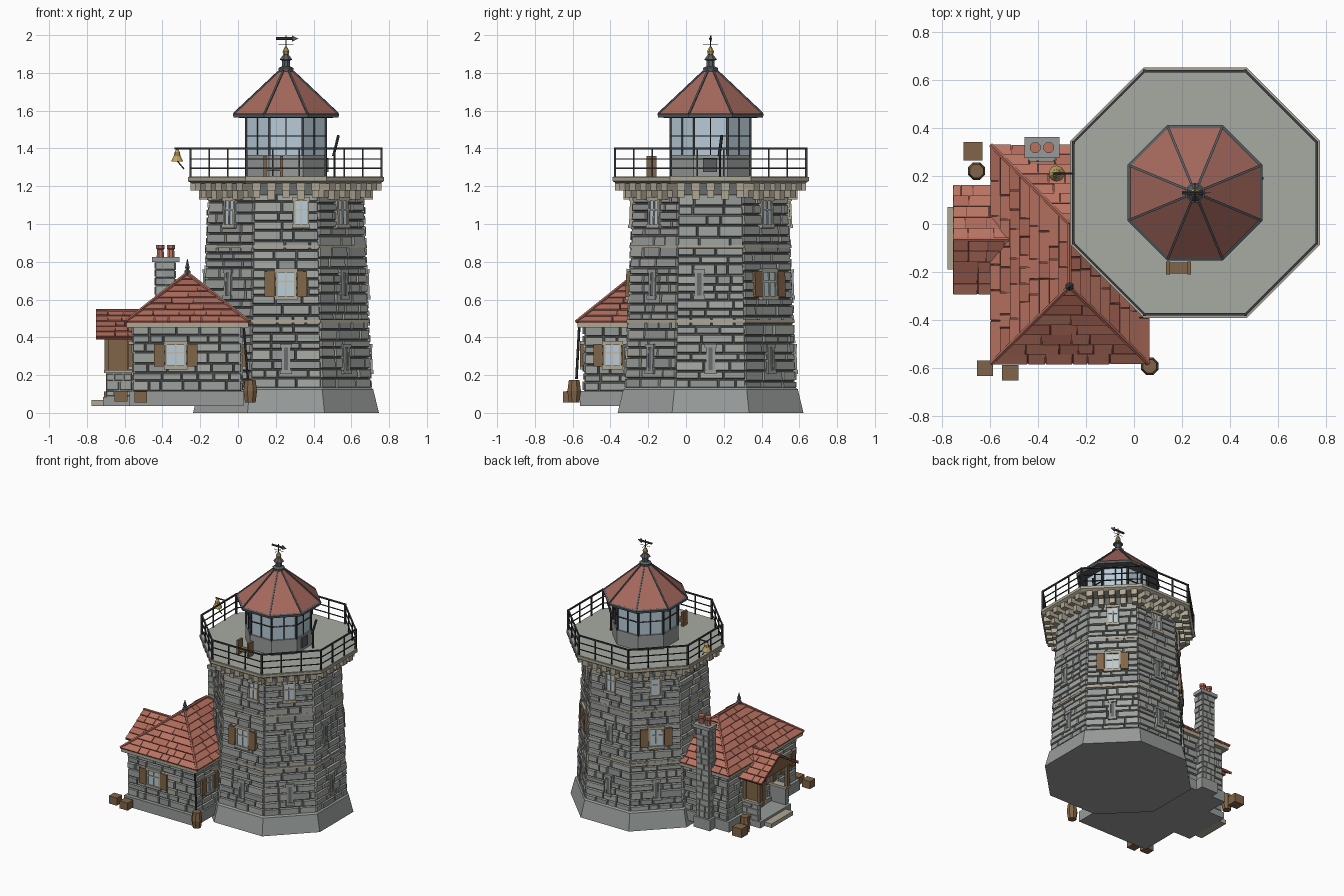
import bpy, bmesh, random
from math import pi, sin, cos, tan
from mathutils import Vector as V, Matrix

if "Cube" in bpy.data.objects:
    bpy.data.objects.remove(bpy.data.objects["Cube"])

random.seed(7)
T8 = 2 * tan(pi / 8)
COL = dict(stone_a=(.34, .36, .34), stone_b=(.29, .31, .30), stone_c=(.39, .40, .37), mortar=(.14, .145, .14),
           plinth=(.31, .33, .32), trim=(.43, .39, .30), deck=(.39, .40, .36), roof_a=(.48, .17, .12),
           roof_b=(.42, .14, .10), under=(.24, .08, .055), metal_roof=(.38, .14, .11), iron=(.045, .048, .052),
           lead=(.10, .11, .12), glass=(.48, .60, .68), wood=(.22, .13, .065), brass=(.5, .36, .12), frame=(.55, .5, .4))
STONES, TILES = ['stone_a', 'stone_b', 'stone_a', 'stone_c'], ['roof_a', 'roof_a', 'roof_b']
BOX = [(0, 3, 2, 1), (4, 5, 6, 7), (0, 1, 5, 4), (1, 2, 6, 5), (2, 3, 7, 6), (3, 0, 4, 7)]
TX, TY = .254, .13
C, UP, parts = V((TX, TY, 0)), V((0, 0, 1)), {}

def add(name, mat, verts, faces, M=Matrix()):
    vs, fs = parts.setdefault((name, mat), ([], []))
    fs += [tuple(i + len(vs) for i in f) for f in faces]
    vs += [M @ V(v) for v in verts]

def box(name, mat, c, s, M=Matrix()):
    add(name, mat, [[c[k] + d[k] * s[k] / 2 for k in range(3)] for z in (-1, 1)
                    for d in ((-1, -1, z), (1, -1, z), (1, 1, z), (-1, 1, z))], BOX, M)

def span(name, mat, a, b):
    box(name, mat, (V(a) + V(b)) / 2, V(b) - V(a))

def lathe(name, mat, prof, n=8, c=(TX, TY), M=Matrix()):
    """n-sided closed stack of rings; radii are to the flats"""
    k = 1 / cos(pi / n)
    vs = [(c[0] + r * k * cos((2 * i + 1) * pi / n), c[1] + r * k * sin((2 * i + 1) * pi / n), z)
          for r, z in prof for i in range(n)]
    fs = [(j * n + i, j * n + (i + 1) % n, (j + 1) * n + (i + 1) % n, (j + 1) * n + i)
          for j in range(len(prof) - 1) for i in range(n)]
    add(name, mat, vs, fs + [tuple(range(n))[::-1], tuple(range(len(vs) - n, len(vs)))], M)

def bar(name, mat, p, q, r, n=4, z0=0, z1=0):
    p, q = V(p) + UP * z0, V(q) + UP * (z1 or z0)
    M = Matrix.Translation(p) @ (q - p).to_track_quat('Z', 'Y').to_matrix().to_4x4()
    lathe(name, mat, [(r, 0), (r, (q - p).length)], n, (0, 0), M)

def frame(o, ang, lean=(0, 1)):
    """local frame on a wall: x along it, y up it, z outward; lean = (outward, up)"""
    n, x = V((cos(ang), sin(ang), 0)), V((-sin(ang), cos(ang), 0))
    y = (n * lean[0] + UP * lean[1]).normalized()
    return Matrix.Translation(o) @ Matrix((x, y, x.cross(y))).transposed().to_4x4()

def clad(name, mats, wb, wt, H, rows, M, d, lens, gap=.004, wedge=1, bev=.004, jit=.25):
    """rows of random blocks on a symmetric trapezoid, wb wide at the bottom and wt at the top"""
    ys = [0]
    for r in range(rows):
        ys.append(ys[-1] + random.uniform(1 - jit, 1 + jit))
    ys = [y * H / ys[-1] for y in ys]
    for y0, y1 in zip(ys, ys[1:]):
        h0, h1 = ((wb + (wt - wb) * y / H) / 2 for y in (y0, y1))
        cuts, s = [], -h1 + random.uniform(.4, 1) * lens[1]
        while s < h1 - lens[0] * .6:
            cuts.append(s)
            s += random.uniform(*lens)
        e0, e1 = [-h0] + cuts + [h0], [-h1] + cuts + [h1]
        for a, b, c, e in zip(e0, e0[1:], e1[1:], e1):
            dd, m = d * random.uniform(.65, 1.1), random.choice(mats)
            pts = [(x, y, z * f) for g, z in ((gap / 2, -.004), (gap / 2 + bev, dd)) for x, y, f in
                   ((a + g, y0 + g, 1), (b - g, y0 + g, 1), (c - g, y1 - g, wedge), (e + g, y1 - g, wedge))]
            add(name + m[-2:], m, pts, BOX, M)

def window(pre, M, x, y, w, h, shut=0, slit=False):
    t, stone, d = (.014, 'plinth', .023) if slit else (.012, 'trim', .027)
    rows = [('glass', 'mortar' if slit else 'glass', 0, 0, w, h, .02)]
    for s in (-1, 1):
        rows += [('jambs', stone, s * (w + t) / 2, 0, t, h, d),
                 ('sills', stone, 0, s * (h / 2 + .01), w + 2 * t + .012, .02, d + .004)]
        if shut:
            rows.append(('shutters', 'wood', s * (w / 2 + t + shut / 2 + .003), 0, shut, h + .01, .031))
    if not slit:
        rows += [('bars', 'frame', 0, 0, .008, h, .026), ('bars', 'frame', 0, h * .12, w, .008, .026)]
    for part, mat, a, b, ww, hh, d in rows:
        box(pre + '_window_' + part, mat, (x + a, y + b, d / 2), (ww, hh, d), M)

# tower, gallery and lantern room: stacked octagons
Z0, Z1, R0, R1 = .13, 1.16, .44, .398
for name, mat, prof in (
        ('tower_plinth', 'plinth', [(.492, 0), (.462, .125), (.45, .135)]),
        ('tower_core', 'mortar', [(R0, .12), (R1, Z1), (R1, 1.23)]),
        ('string_course_low', 'trim', [(.444, .477), (.444, .494)]),
        ('string_course_high', 'trim', [(.428, .872), (.428, .888)]),
        ('gallery_slab', 'trim', [(.50, 1.215), (.52, 1.228), (.52, 1.248)]),
        ('gallery_deck', 'deck', [(.514, 1.24), (.514, 1.252)]),
        ('lantern_base', 'plinth', [(.217, 1.25), (.217, 1.365)]),
        ('lantern_glass', 'glass', [(.207, 1.36), (.207, 1.57)]),
        ('lantern_eave', 'lead', [(.22, 1.56), (.278, 1.565), (.281, 1.582), (.27, 1.588)]),
        ('lantern_roof', 'metal_roof', [(.278, 1.58), (.035, 1.81), (.03, 1.82)]),
        ('roof_vent', 'lead', [(.036, 1.80), (.04, 1.825), (.022, 1.835), (.022, 1.865), (.034, 1.87), (.012, 1.9)]),
        ('finial_ball', 'brass', [(.005, 1.89), (.015, 1.9), (.018, 1.912), (.013, 1.925), (.004, 1.94)])):
    lathe(name, mat, prof)
for i in range(8):  # faces: 0 east, 2 north, 4 west, 6 south
    a = i * pi / 4
    n, t = V((cos(a), sin(a), 0)), V((-sin(a), cos(a), 0))
    M, M2 = frame(C + n * R0 + UP * Z0, a, (R1 - R0, Z1 - Z0)), frame(C, a)
    clad('tower_stones', STONES, R0 * T8 + .01, R1 * T8 + .01, Z1 - Z0, 21, M, .017, (.06, .17))
    window('tower', M, 0, .155, .022, .12, slit=True)
    if i in (1, 3, 6):
        window('tower', M, 0, .55, .085, .125, .055)
    else:
        window('tower', M, -.06 if i == 0 else 0, .55, .022, .12, slit=True)
    if i % 2 or i in (2, 6):
        window('tower', M, .08 if i == 6 else 0, .93, .06, .125)
    for j in range(5):  # corbels under the gallery
        box('corbels_upper', 'trim', ((j - 2) * .078, 1.20, .44), (.044, .045, .13), M2)
        box('corbels_lower', 'trim', ((j - 2) * .078, 1.16, .425), (.038, .04 + .02 * (j % 2), .07), M2)
    A, B, D, E = (C + n * e + t * (s * e * T8 / 2) for e in (.506, .212) for s in (-1, 1))
    for z, r in ((1.40, .005), (1.345, .003), (1.295, .003)):  # railing
        bar('gallery_rails', 'iron', A, B, r, 4, z)
    for f, r in ((0, .006), (1 / 3, .004), (2 / 3, .004)):
        bar('gallery_posts', 'iron', A.lerp(B, f), A.lerp(B, f), r, 4, 1.245, 1.405)
    for p, r in ((D, .006), ((D + E) / 2, .003)):  # glazing bars and roof ribs
        bar('lantern_mullions', 'iron', p, p, r, 4, 1.36, 1.57)
    bar('lantern_bars', 'iron', D, E, .003, 4, 1.465)
    bar('lantern_ribs', 'lead', C + (n - t * T8 / 2) * .276, C + (n - t * T8 / 2) * .035, .005, 4, 1.583, 1.81)

# weather vane and gallery fittings: bench, hatch, spyglass, bell
add('vane_arrow', 'lead', [(.285, y, z) for y in (.126, .134) for z in (1.965, 1.998)] + [(.32, .13, 1.981)],
    [(0, 1, 3, 2), (0, 1, 4), (1, 3, 4), (3, 2, 4), (2, 0, 4)])
for x in (.142, .23):
    span('gallery_bench_ends', 'wood', (x - .008, -.21, 1.25), (x + .008, -.155, 1.36))
span('gallery_bench_seat', 'wood', (.142, -.205, 1.28), (.23, -.16, 1.30))
span('lantern_hatch', 'lead', (.465, .09, 1.275), (.48, .165, 1.35))
for name, p, q, r in (('vane_rod', (TX, TY, 1.93), (TX, TY, 1.998), .0025),
                      ('vane_tail', (.20, TY, 1.981), (.29, TY, 1.981), .007),
                      ('vane_cross', (TX - .04, TY, 1.952), (TX + .04, TY, 1.952), .0015),
                      ('vane_cross', (TX, TY - .04, 1.952), (TX, TY + .04, 1.952), .0015),
                      ('spyglass', (.505, .175, 1.36), (.532, .19, 1.47), .007),
                      ('spyglass_stand', (.51, .18, 1.25), (.51, .18, 1.38), .005),
                      ('bell_bracket', (-.25, .21, 1.40), (-.335, .21, 1.40), .005),
                      ('bell_clapper', (-.322, .21, 1.335), (-.285, .21, 1.29), .003),
                      ('downpipe', (.03, -.565, .46), (.052, -.58, .18), .006)):
    bar(name, 'iron', p, q, r, 6)
lathe('bell', 'brass', [(.032, 1.33), (.029, 1.338), (.018, 1.36), (.014, 1.38), (.006, 1.395)], 10, (-.322, .21))

# keeper's house walls
span('house_foundation', 'plinth', (-.575, -.56, .037), (.03, .30, .115))
span('house_core', 'mortar', (-.548, -.53, .11), (.01, .28, .47))
for ox, oy, a, w, wx, ww in ((-.27, -.53, -pi / 2, .56, -.06, .09), (.01, -.125, 0, .81, -.265, .075),
                             (-.27, .28, pi / 2, .56, 0, 0), (-.548, -.125, pi, .81, .28, .07)):
    M = frame((ox, oy, .115), a)
    clad('house_stones', STONES, w + .018, w + .018, .345, 7, M, .016, (.06, .16))
    if ww:
        window('house', M, wx, .19, ww, .11, ww * .62)

# house hip roof
X0, X1, Y0, Y1, ZE = -.594, .06, -.58, .327, .478
RA, RB, cy, L, rise = V((-.268, -.26, .735)), V((-.268, 0, .735)), (Y0 + Y1) / 2, Y1 - Y0, .735 - ZE
span('house_fascia', 'trim', (X0 + .005, Y0 + .005, .452), (X1 - .005, Y1 - .005, .482))
cor = [V(p) for p in ((X0, Y0, ZE), (X1, Y0, ZE), (X1, Y1, ZE), (X0, Y1, ZE))]
add('house_roof_base', 'under', cor + [RA, RB], [(0, 1, 4), (1, 2, 5, 4), (2, 3, 5), (3, 0, 4, 5), (3, 2, 1, 0)])
for o, a, wb, wt in (((RA.x, Y0, ZE), -pi / 2, X1 - X0, .01), ((X1, cy, ZE), 0, L, .26),
                     ((RA.x, Y1, ZE), pi / 2, X1 - X0, .01), ((X0, cy, ZE), pi, L, .26)):
    clad('house_roof_tiles', TILES, wb, wt, .415, 8, frame(o, a, (-.325, rise)), .01, (.05, .15), .003, .4, .001, 0)
for p, q in ((cor[0], RA), (cor[1], RA), (cor[2], RB), (cor[3], RB), (RA, RB)):
    bar('house_ridge_caps', 'roof_b', p, q, .009, 6, .005)
lathe('house_roof_spike', 'lead', [(.016, .73), (.016, .75), (.008, .76), (.012, .77), (.001, .815)], 6, RA.xy)

# porch with gable roof
PY = -.065
for name, mat, p, q in (('porch_floor', 'plinth', (-.715, -.25, .037), (-.56, .12, .085)),
                        ('porch_step', 'trim', (-.775, -.19, .037), (-.71, .07, .068)),
                        ('door_frame', 'trim', (-.575, PY - .085, .085), (-.55, PY + .085, .37)),
                        ('door', 'wood', (-.58, PY - .065, .085), (-.55, PY + .065, .35))):
    span(name, mat, p, q)
for s in (-1, 1):
    y = PY + s * .165
    clad('porch_stones', STONES, .14, .14, .125, 3, frame((-.63, y + s * .015, .085), s * pi / 2), .01, (.05, .09))
    for name, mat, xa, xb, r, za, zb in (
            ('wall', 'stone_b', -.695, -.56, .017, .08, .21), ('wall_cap', 'trim', -.71, -.56, .028, .21, .228),
            ('front_post', 'wood', -.708, -.682, .013, .225, .41), ('back_post', 'wood', -.588, -.562, .013, .225, .41),
            ('beam', 'wood', -.735, -.56, .014, .395, .42)):
        span('porch_' + name, mat, (xa, y - r, za), (xb, y + r, zb))
    M = frame((-.625, PY + s * .225, .398), s * pi / 2, (-.225, .14))
    box('porch_roof_base', 'under', (0, .1325, -.004), (.255, .265, .012), M)
    clad('porch_roof_tiles', TILES, .258, .258, .265, 5, M, .010, (.05, .12), .003, .4, .001, 0)
span('porch_side_boards', 'wood', (-.70, .095, .22), (-.56, .105, .41))
add('porch_gable', 'wood', [(x, PY + dy, z) for x in (-.74, -.72) for dy, z in ((-.19, .41), (.19, .41), (0, .525))],
    [(0, 1, 2), (5, 4, 3), (0, 1, 4, 3), (1, 2, 5, 4), (2, 0, 3, 5)])
bar('porch_ridge', 'roof_b', (-.753, PY, .54), (-.52, PY, .54), .008, 6)

# chimney
span('chimney_core', 'stone_b', (-.435, .265, .04), (-.335, .345, .80))
span('chimney_footing', 'plinth', (-.455, .26, .037), (-.315, .36, .12))
for i, (dx, dy, w) in enumerate(((.05, 0, .086), (0, .04, .106), (-.05, 0, .086), (0, -.04, .106))):
    M = frame((-.385 + dx, .305 + dy, .12), i * pi / 2)
    clad('chimney_stones', STONES, w, w, .68, 15, M, .007, (.04, .07), .003, 1, .002)
span('chimney_cap', 'plinth', (-.455, .275, .80), (-.31, .362, .826))
for x in (-.411, -.355):
    lathe('chimney_pots', 'roof_a', [(.02, .82), (.017, .865), (.022, .87), (.022, .888)], 8, (x, .318))

# yard clutter: crates and barrels
for x, y, z, s in ((-.62, -.60, .088, .068), (-.515, -.618, .085, .068), (-.67, .303, .08, .08)):
    box('crates', 'wood', (x, y, z), (s, s * .95, s * .85))
for x, y, z in ((.065, -.592, .055), (-.655, .22, .037)):
    lathe('barrels', 'wood', [(.028, z), (.036, z + .06), (.028, z + .12)], 8, (x, y))

# turn the collected parts into objects
for (name, mat), (vs, fs) in parts.items():
    me, bm = bpy.data.meshes.new(name), bmesh.new()
    me.from_pydata(vs, [], fs)
    bm.from_mesh(me)
    bmesh.ops.recalc_face_normals(bm, faces=bm.faces)
    bm.to_mesh(me)
    m = bpy.data.materials.get(mat) or bpy.data.materials.new(mat)
    m.diffuse_color = (*COL[mat], 1)
    m.use_nodes = True
    m.node_tree.nodes["Principled BSDF"].inputs["Base Color"].default_value = m.diffuse_color
    me.materials.append(m)
    bpy.context.collection.objects.link(bpy.data.objects.new(name, me))
